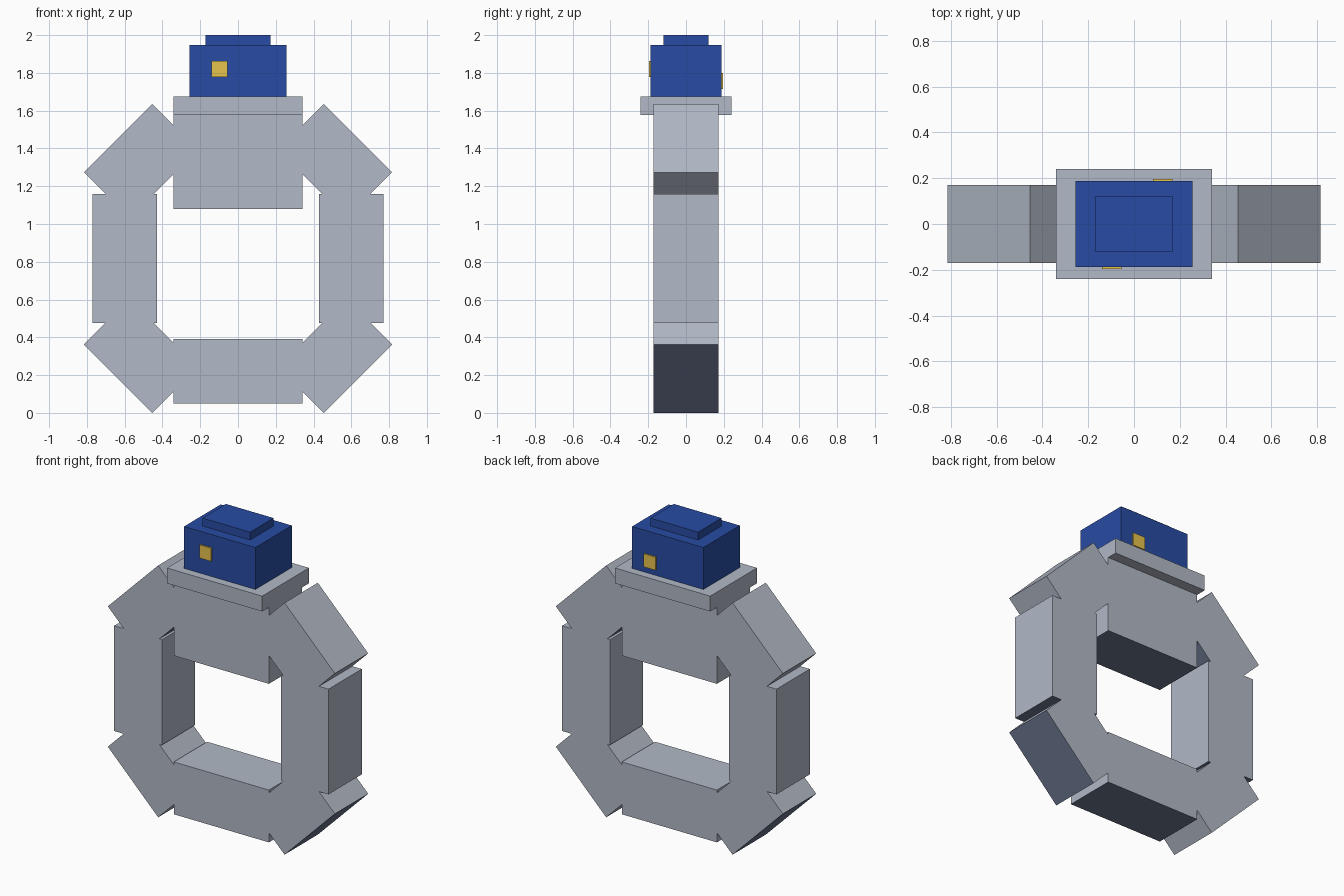
import bpy
from math import radians
from mathutils import Matrix, Vector

cube = bpy.data.objects.get("Cube")
if cube:
    bpy.data.objects.remove(cube, do_unlink=True)


def material(name, color):
    mat = bpy.data.materials.new(name)
    mat.use_nodes = True
    mat.diffuse_color = (*color, 1)
    mat.node_tree.nodes["Principled BSDF"].inputs["Base Color"].default_value = (*color, 1)
    return mat


grey = material("silver_grey", (0.445, 0.488, 0.57))
slate = material("dark_slate", (0.15, 0.185, 0.285))
blue = material("deep_blue", (0.021, 0.071, 0.37))
gold = material("gold", (0.82, 0.56, 0.075))


def box(name, center, size, mat, tilt=0, base=None):
    """Box tilted about the y axis; base colours its own underside."""
    bpy.ops.mesh.primitive_cube_add(size=1)
    obj = bpy.context.object
    mesh = obj.data
    obj.name = mesh.name = name
    mesh.materials.append(mat)
    mesh.transform(Matrix.Diagonal((*size, 1)))
    if base:
        mesh.materials.append(base)
        for face in mesh.polygons:
            face.material_index = int(face.normal.z < -0.5)
    mesh.transform(Matrix.Rotation(radians(tilt), 4, 'Y'))
    obj.location = Vector(center)
    return obj


DEPTH = 0.342
MID_Z = 0.818

# Ring band: bottom, top, two sides and four diagonal corners
box("ring_bottom", (0, 0, 0.22), (0.684, DEPTH, 0.34), grey, base=slate)
box("ring_top", (0, 0, 1.33), (0.684, DEPTH, 0.50), grey, base=slate)
for side, label in ((1, "left"), (-1, "right")):
    box(f"ring_side_{label}", (side * 0.599, 0, MID_Z),
        (0.342, DEPTH, 0.684), grey, base=slate)
    for up, level in ((1, "upper"), (-1, "lower")):
        box(f"ring_corner_{level}_{label}", (side * 0.514, 0, MID_Z + up * 0.516),
            (0.512, DEPTH, 0.342), grey, tilt=45 * side * up, base=slate)

# Setting plate and gem
box("setting_plate", (0, 0, 1.626), (0.684, 0.48, 0.10), grey)
box("gem_body", (0, 0, 1.812), (0.512, 0.374, 0.273), blue)
box("gem_cap", (0, 0, 1.974), (0.342, 0.24, 0.052), blue)

# Gold inlays on the front and back of the gem
box("front_inlay", (-0.097, -0.192, 1.821), (0.085, 0.0098, 0.085), gold)
box("back_inlay", (0.125, 0.192, 1.756), (0.085, 0.0098, 0.085), gold)
